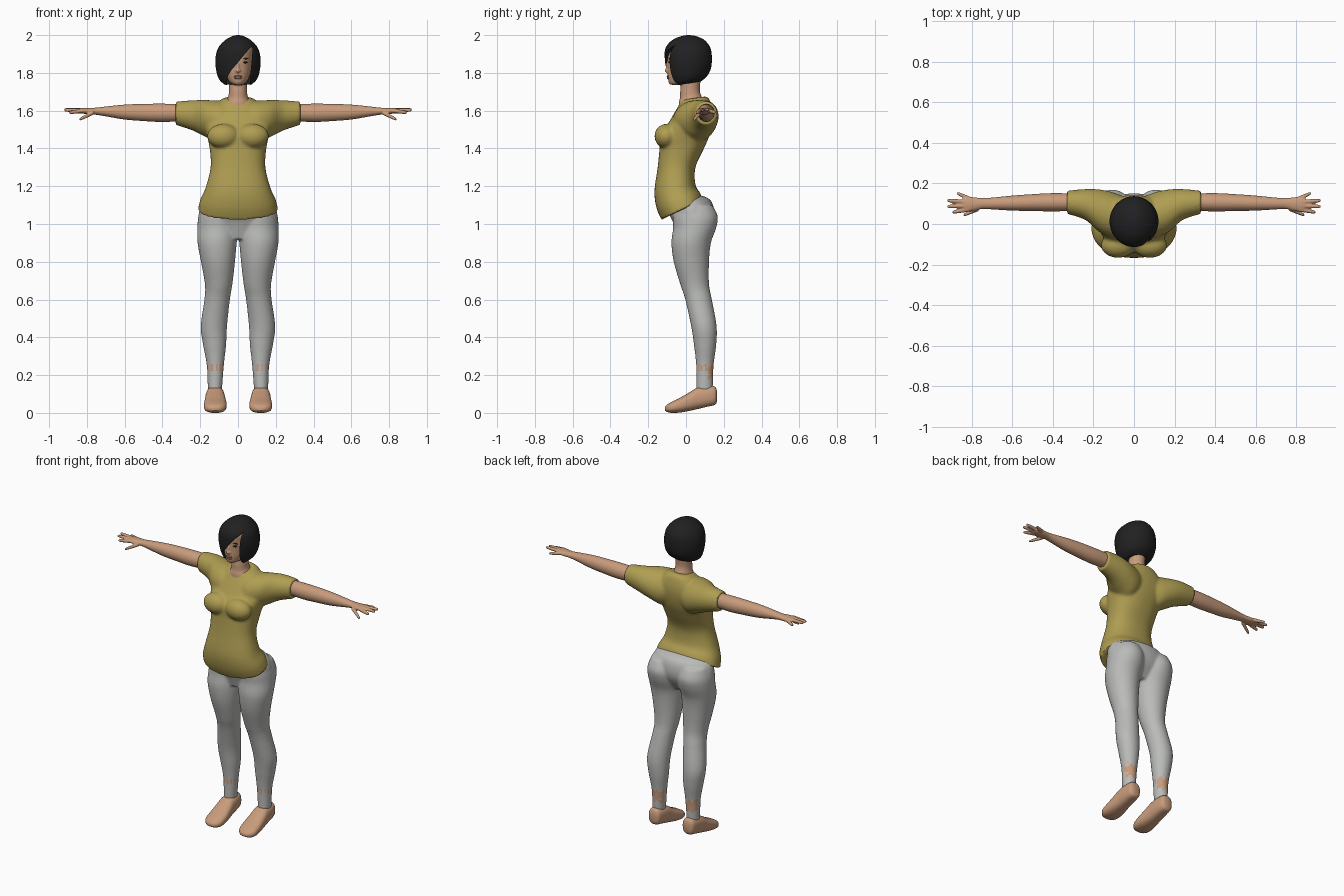
import bpy, bmesh, math
from mathutils import Matrix, Vector

if "Cube" in bpy.data.objects:
    bpy.data.objects.remove(bpy.data.objects["Cube"])


def material(name, rgb):
    m = bpy.data.materials.new(name)
    m.use_nodes = True
    m.diffuse_color = (*rgb, 1)
    bsdf = m.node_tree.nodes["Principled BSDF"]
    bsdf.inputs["Base Color"].default_value = (*rgb, 1)
    bsdf.inputs["Roughness"].default_value = 0.8
    return m


SKIN = material("skin", (0.58, 0.33, 0.20))
SHIRT = material("olive yellow cloth", (0.43, 0.34, 0.085))
PANTS = material("pale grey cloth", (0.49, 0.50, 0.48))
HAIR = material("black hair", (0.015, 0.015, 0.016))
DARK = material("dark eye", (0.03, 0.02, 0.015))
LIPS = material("lips", (0.42, 0.19, 0.13))


def smooth_rings(rings, steps=5):
    """Catmull-Rom interpolation of the ring values."""
    out = []
    for i in range(len(rings) - 1):
        p = [rings[max(0, min(len(rings) - 1, i + k))] for k in (-1, 0, 1, 2)]
        for s in range(steps):
            t = s / steps
            out.append([b + 0.5 * t * (c - a + t * (2*a - 5*b + 4*c - d + t * (3*(b - c) + d - a)))
                        for a, b, c, d in zip(*p)])
    return out + [list(rings[-1])]


def loft(bm, axis, rings, side=1, power=2.0, n=40):
    """Rings of (t, a0, a1, b0, b1, tilt) along an axis, capped at both ends."""
    rings = [tuple(r) + (0,) * (6 - len(r)) for r in rings]
    loops = []
    for t, a0, a1, b0, b1, tilt in smooth_rings(rings):
        loop = []
        for k in range(n):
            c, s = math.cos(k * math.tau / n), math.sin(k * math.tau / n)
            a = (a0 + a1) / 2 + (a1 - a0) / 2 * math.copysign(abs(c) ** (2 / power), c)
            b = (b0 + b1) / 2 + (b1 - b0) / 2 * math.copysign(abs(s) ** (2 / power), s)
            co = {"x": (t, a, b), "y": (a, t, b), "z": (a, b, t + tilt * b)}[axis]
            loop.append(bm.verts.new((co[0] * side, co[1], co[2])))
        loops.append(loop)
    faces = [bm.faces.new(loops[0]), bm.faces.new(loops[-1][::-1])]
    for lo, hi in zip(loops, loops[1:]):
        for k in range(n):
            faces.append(bm.faces.new((lo[k], hi[k], hi[k - 1], lo[k - 1])))
    bmesh.ops.recalc_face_normals(bm, faces=faces)


def centred(rows):
    """Rows of (z, half width, y front, y back, tilt) as symmetric rings."""
    return [(r[0], -r[1], r[1], *r[2:]) for r in rows]


def ball(bm, centre, size):
    bmesh.ops.create_uvsphere(bm, u_segments=24, v_segments=14, radius=1,
                              matrix=Matrix.LocRotScale(Vector(centre), None, Vector(size)))


def finish(name, bm, mat, voxel=0, smooth=0, cutter=None):
    """Make the object, fuse its parts into one skin and shade it smooth."""
    mesh = bpy.data.meshes.new(name)
    bm.to_mesh(mesh)
    bm.free()
    ob = bpy.data.objects.new(name, mesh)
    bpy.context.scene.collection.objects.link(ob)
    if voxel:
        mod = ob.modifiers.new("fuse", "REMESH")
        mod.mode, mod.voxel_size = "VOXEL", voxel
    if smooth:
        mod = ob.modifiers.new("relax", "SMOOTH")
        mod.factor, mod.iterations = 0.5, smooth
    if cutter:
        mod = ob.modifiers.new("opening", "BOOLEAN")
        mod.operation, mod.solver, mod.object = "DIFFERENCE", "EXACT", cutter
    if ob.modifiers:
        deps = bpy.context.evaluated_depsgraph_get()
        baked = bpy.data.meshes.new_from_object(ob.evaluated_get(deps))
        ob.modifiers.clear()
        ob.data = baked
        baked.name = name
    ob.data.materials.clear()
    ob.data.materials.append(mat)
    ob.data.shade_smooth()
    ob.data.set_sharp_from_angle(angle=math.radians(45))
    return ob


# Shirt: torso, bust and sleeves
bm = bmesh.new()
loft(bm, "z", centred([
    (1.085, .212, -.13, .09, .48), (1.14, .2, -.157, .075, .33), (1.2, .172, -.167, .05, .15),
    (1.3, .145, -.15, .05, 0), (1.4, .15, -.14, .095, 0), (1.47, .165, -.135, .125, 0),
    (1.54, .18, -.09, .14, 0), (1.6, .15, -.055, .14, 0), (1.645, .1, -.03, .125, .1),
    (1.66, .075, -.02, .105, .15)]), power=2.3)
for side in (1, -1):
    ball(bm, (side * .078, -.105, 1.465), (.085, .062, .065))
    loft(bm, "x", [(.04, -.06, .13, 1.46, 1.635), (.1, -.07, .155, 1.43, 1.652),
                   (.17, -.04, .17, 1.46, 1.656), (.24, .02, .172, 1.495, 1.655),
                   (.33, .05, .164, 1.525, 1.648)], side)
finish("shirt", bm, SHIRT, .008, 6)

# Leggings: pelvis and legs
bm = bmesh.new()
loft(bm, "z", centred([
    (.92, .12, -.04, .09, 0), (1.0, .205, -.065, .14, 0), (1.05, .208, -.085, .15, .1),
    (1.1, .195, -.1, .13, .2), (1.13, .175, -.1, .075, .3)]))
for side in (1, -1):
    loft(bm, "z", [
        (.12, .085, .16, .055, .142), (.25, .075, .165, .054, .146), (.36, .063, .185, .042, .16),
        (.46, .058, .197, .027, .162), (.6, .043, .178, -.004, .137), (.68, .03, .175, -.03, .122),
        (.8, .016, .196, -.065, .122), (.9, .007, .214, -.077, .132), (.98, .0, .215, -.068, .16),
        (1.04, .005, .21, -.07, .168), (1.1, .03, .19, -.06, .14)], side)
leggings = finish("leggings", bm, PANTS, .0075, 5)

# Bare patches above the ankles
leggings.data.materials.append(SKIN)
for f in leggings.data.polygons:
    c, nrm = f.center, f.normal
    ragged = math.sin(c.x * 190) * math.sin(c.z * 130)
    back = nrm.y > .35 and abs(c.z - .225) < .035 + .02 * ragged
    spots = nrm.y <= .35 and abs(c.z - .24) < .022 and math.sin(c.x * 260 + c.y * 210) > .45
    if back or spots:
        f.material_index = 1

# Feet, lofted from heel to toe
for side, label in ((1, "left"), (-1, "right")):
    bm = bmesh.new()
    loft(bm, "y", [
        (.164, .1, .142, .06, .115), (.152, .083, .16, .042, .14), (.11, .074, .168, .032, .142),
        (.06, .07, .172, .02, .134), (.02, .065, .176, .011, .11), (-.03, .06, .18, .002, .081),
        (-.075, .064, .178, 0, .059), (-.1, .08, .162, .005, .044), (-.112, .102, .14, .013, .03)],
        side, power=2.5)
    finish(label + "_foot", bm, SKIN)

# Arms with palm, fingers and thumb
FINGERS = [((.815, .072, 1.6), (.895, .058, 1.59)), ((.82, .09, 1.602), (.92, .086, 1.603)),
           ((.82, .108, 1.602), (.92, .116, 1.606)), ((.81, .124, 1.598), (.872, .152, 1.592)),
           ((.765, .075, 1.59), (.84, .044, 1.553))]
for side, label in ((1, "left"), (-1, "right")):
    bm = bmesh.new()
    loft(bm, "x", [
        (.28, .065, .15, 1.545, 1.635), (.4, .062, .152, 1.54, 1.637), (.5, .064, .147, 1.545, 1.636),
        (.6, .066, .14, 1.553, 1.632), (.7, .072, .13, 1.57, 1.622), (.75, .074, .128, 1.578, 1.616),
        (.79, .064, .132, 1.58, 1.615), (.83, .062, .134, 1.586, 1.614), (.845, .075, .125, 1.59, 1.61)],
        side)
    for base, tip in FINGERS:
        rings = []
        for t, r in ((0, .0115), (.5, .0105), (.9, .0085), (1, .004)):
            x, y, z = Vector(base).lerp(Vector(tip), t)
            rings.append((x, y - r, y + r, z - r, z + r))
        loft(bm, "x", rings, side, n=16)
    finish(label + "_arm", bm, SKIN, .0045, 2)

# Head with neck and nose
bm = bmesh.new()
loft(bm, "z", centred([
    (1.58, .09, -.04, .1), (1.64, .07, -.038, .1), (1.67, .053, -.032, .085),
    (1.71, .048, -.03, .073), (1.78, .05, -.02, .08)]))
loft(bm, "z", centred([
    (1.737, .022, -.082, -.02), (1.75, .043, -.092, .03), (1.785, .062, -.097, .06),
    (1.83, .073, -.098, .09), (1.88, .08, -.1, .11), (1.93, .08, -.095, .1), (1.97, .045, -.05, .07)]))
ball(bm, (0, -.098, 1.812), (.015, .015, .011))
ball(bm, (0, -.094, 1.832), (.009, .014, .03))
finish("head", bm, SKIN, .005, 3)

# Lips, eyes and brows
bm = bmesh.new()
for z in (1.773, 1.782):
    ball(bm, (0, -.094, z), (.022, .008, .006))
finish("lips", bm, LIPS)
for side, label in ((1, "left"), (-1, "right")):
    bm = bmesh.new()
    ball(bm, (side * .037, -.085, 1.856), (.014, .008, .0055))
    finish(label + "_eye", bm, DARK)
    bm = bmesh.new()
    ball(bm, (side * .039, -.086, 1.875), (.02, .007, .003))
    finish(label + "_brow", bm, DARK)

# Bob hair with a side-swept opening for the face
bm = bmesh.new()
outline = [(.078, 1.945), (.04, 1.905), (0, 1.855), (-.035, 1.815), (-.056, 1.78),
           (-.062, 1.65), (.062, 1.65), (.066, 1.8), (.074, 1.88)]
front = bm.faces.new([bm.verts.new((x, -.3, z)) for x, z in outline])
wall = bmesh.ops.extrude_face_region(bm, geom=[front])["geom"]
bmesh.ops.translate(bm, vec=(0, .28, 0), verts=[v for v in wall if isinstance(v, bmesh.types.BMVert)])
bmesh.ops.recalc_face_normals(bm, faces=bm.faces)
cutter = finish("face_opening_cutter", bm, HAIR)
cutter.hide_render = True

bm = bmesh.new()
loft(bm, "z", centred([
    (1.742, .075, -.07, .08, .17), (1.765, .1, -.085, .108, .13), (1.81, .115, -.102, .13, .05),
    (1.87, .12, -.112, .137, 0), (1.93, .106, -.109, .13, 0), (1.972, .07, -.075, .1, 0),
    (1.993, .034, -.03, .058, 0), (2.0, .008, .005, .022, 0)]), n=64)
finish("hair", bm, HAIR, cutter=cutter)
bpy.data.objects.remove(cutter)
